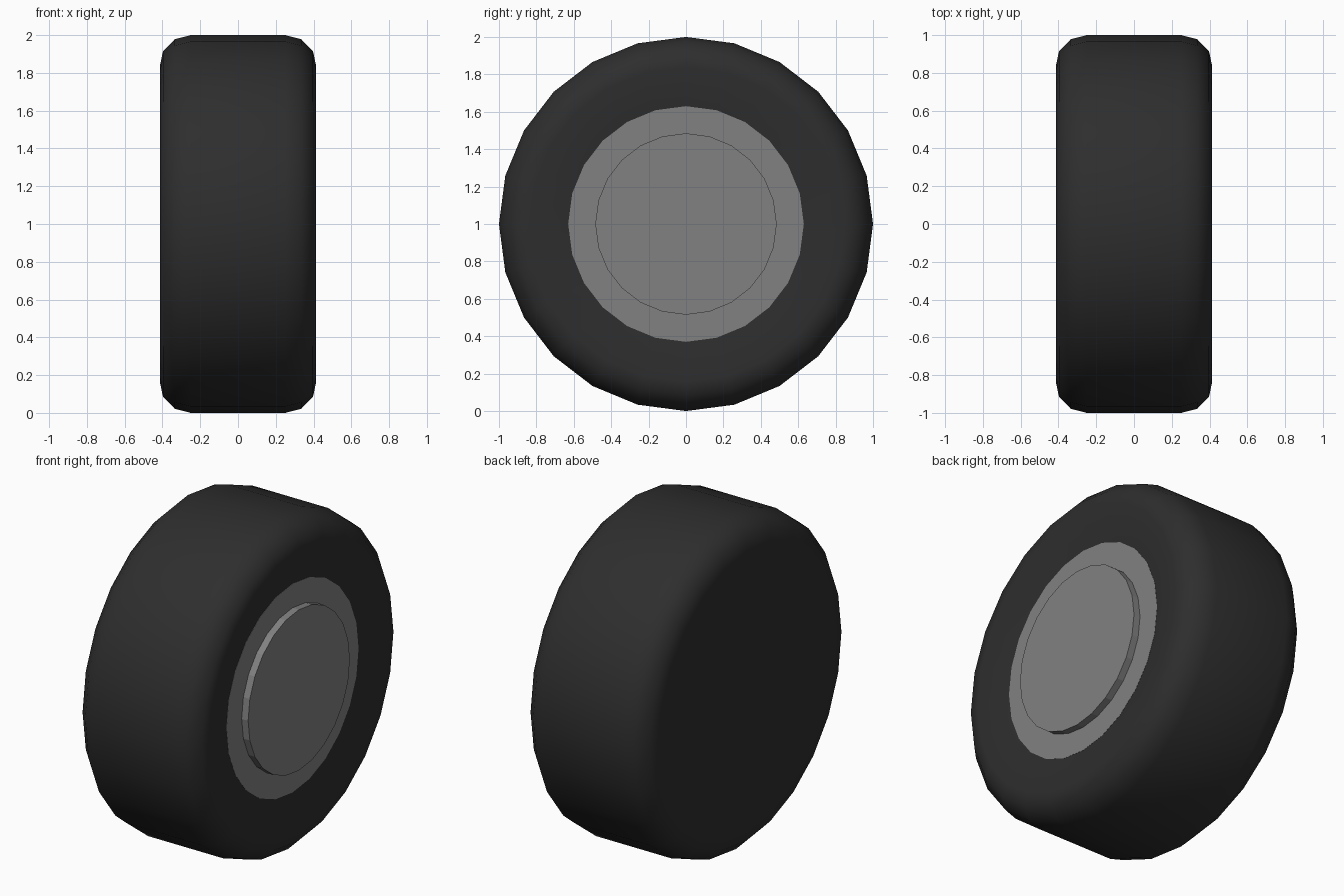
import bpy, bmesh
from math import cos, sin, pi, radians

if "Cube" in bpy.data.objects:
    bpy.data.objects.remove(bpy.data.objects["Cube"])

SEGMENTS = 24
CENTRE_Z = 1.0


def material(name, value):
    m = bpy.data.materials.new(name)
    m.diffuse_color = (value, value, value, 1)
    m.use_nodes = True
    m.node_tree.nodes["Principled BSDF"].inputs["Base Color"].default_value = m.diffuse_color
    return m


def lathe(name, profile, mat, cap_start, cap_end):
    """Spin (x, radius) points around the x axis."""
    bm = bmesh.new()
    rings = []
    for x, r in profile:
        rings.append([bm.verts.new((x, r * sin(2 * pi * i / SEGMENTS),
                                    r * cos(2 * pi * i / SEGMENTS)))
                      for i in range(SEGMENTS)])
    for a, b in zip(rings, rings[1:]):
        for i in range(SEGMENTS):
            j = (i + 1) % SEGMENTS
            bm.faces.new((a[i], a[j], b[j], b[i]))
    if cap_start:
        bm.faces.new(rings[0])
    if cap_end:
        bm.faces.new(rings[-1])
    bmesh.ops.recalc_face_normals(bm, faces=bm.faces)
    mesh = bpy.data.meshes.new(name)
    bm.to_mesh(mesh)
    bm.free()
    mesh.materials.append(mat)
    ob = bpy.data.objects.new(name, mesh)
    ob.location.z = CENTRE_Z
    bpy.context.collection.objects.link(ob)
    return ob


rubber = material("rubber", 0.027)
metal = material("metal", 0.22)

# Tyre: flat inner side, rounded shoulders, outer sidewall dished to the rim
shoulder = [(0.413, 0.84), (0.397, 0.915), (0.335, 0.978), (0.25, 1.0)]
profile = [(-0.413, 0.63)]
profile += [(-x, r) for x, r in shoulder]
profile += shoulder[::-1]
profile += [(0.363, 0.63)]
tyre = lathe("tyre", profile, rubber, True, True)
bpy.context.view_layer.objects.active = tyre
tyre.select_set(True)
bpy.ops.object.shade_smooth_by_angle(angle=radians(40))

# Rim face and raised hub disc
lathe("rim", [(0.33, 0.625), (0.364, 0.63), (0.364, 0.485), (0.407, 0.485)],
      metal, True, True)
